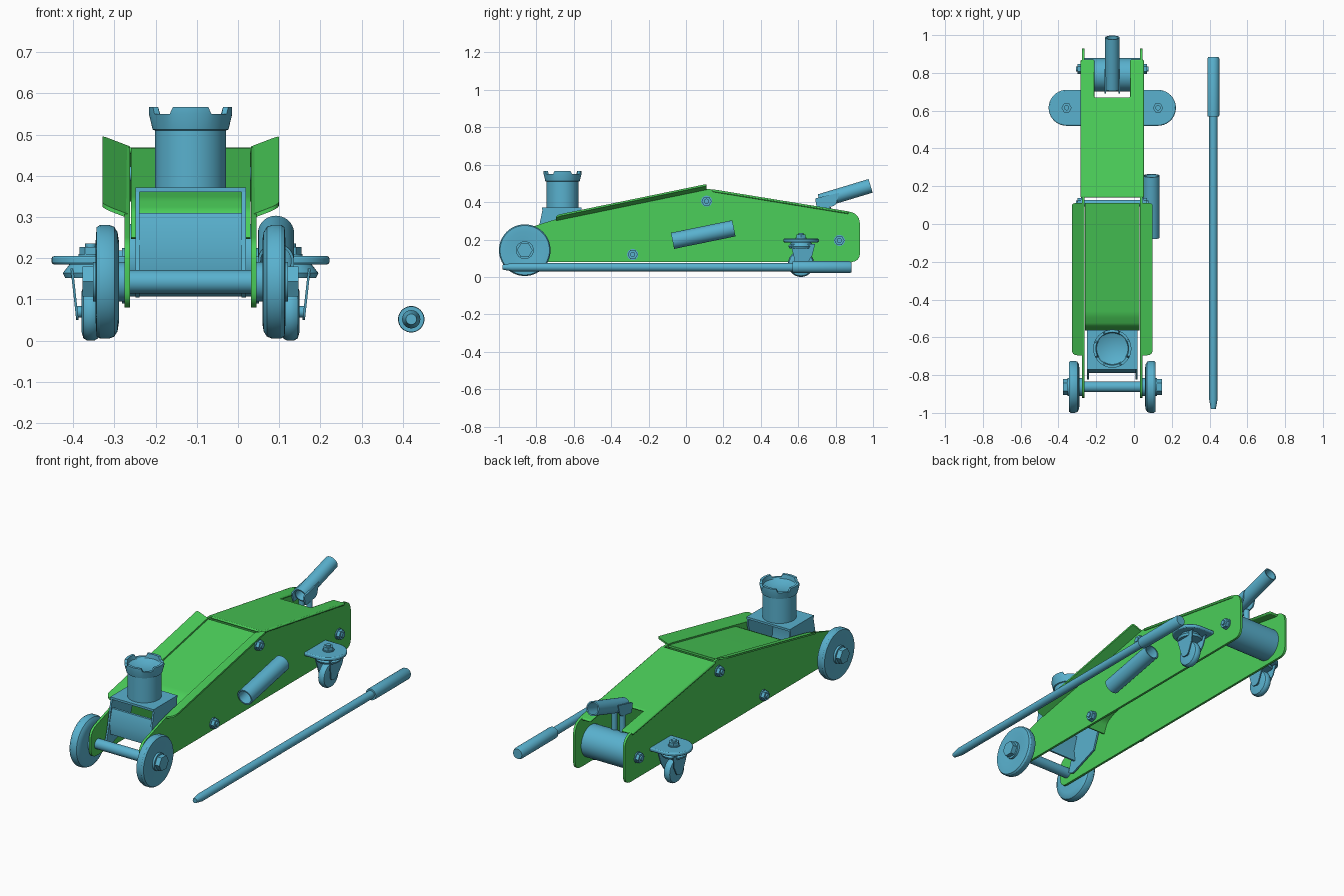
import bpy, bmesh, math
from mathutils import Vector

if "Cube" in bpy.data.objects:
    bpy.data.objects.remove(bpy.data.objects["Cube"])

CX = -0.115  # centre plane of the jack body


def material(name, color):
    m = bpy.data.materials.new(name)
    m.diffuse_color = color
    m.use_nodes = True
    m.node_tree.nodes["Principled BSDF"].inputs["Base Color"].default_value = m.diffuse_color
    return m


GREEN = material("green_paint", (0.07, 0.62, 0.10, 1))
BLUE = material("blue_metal", (0.10, 0.44, 0.62, 1))


def finish(name, bm, mat):
    bmesh.ops.remove_doubles(bm, verts=bm.verts, dist=1e-5)
    bmesh.ops.recalc_face_normals(bm, faces=bm.faces)
    me = bpy.data.meshes.new(name)
    bm.to_mesh(me)
    bm.free()
    ob = bpy.data.objects.new(name, me)
    bpy.context.collection.objects.link(ob)
    me.materials.append(mat)
    return ob


def rounded(pts, n=6):
    """Round every (u, v, radius) corner of a polygon."""
    out = []
    for i, p in enumerate(pts):
        c = Vector(p[:2])
        r = p[2] if len(p) > 2 else 0
        if r == 0:
            out.append(c)
            continue
        a = c + (Vector(pts[i - 1][:2]) - c).normalized() * r
        b = c + (Vector(pts[(i + 1) % len(pts)][:2]) - c).normalized() * r
        for k in range(n + 1):
            t = k / n
            out.append(a * (1 - t) ** 2 + c * 2 * t * (1 - t) + b * t * t)
    return out


def prism(name, pts, depth, mat, o=(0, 0, 0), u=(0, 1, 0), v=(0, 0, 1), w=(1, 0, 0), bevel=0):
    """Polygon in the u, v plane, thickened along w."""
    o, u, v, w = map(Vector, (o, u, v, w))
    bm = bmesh.new()
    f = bm.faces.new([bm.verts.new(o + u * p[0] + v * p[1]) for p in rounded(pts)])
    ext = bmesh.ops.extrude_face_region(bm, geom=[f])["geom"]
    bmesh.ops.translate(bm, vec=w * depth, verts=[e for e in ext if isinstance(e, bmesh.types.BMVert)])
    if not any(g.normal.dot(w) < -0.1 for g in bm.faces) or len(bm.faces) < len(pts) + 2:
        bm.faces.new([q for q in f.verts]) if not f.is_valid else None
    ob = finish(name, bm, mat)
    if bevel:
        m = ob.modifiers.new("bevel", "BEVEL")
        m.width, m.segments = bevel, 2
    return ob


def lathe(name, profile, mat, o, d=(0, 0, 1), segs=40, closed=False, edit=None):
    """Spin a (radius, height) profile round the axis d through o."""
    q = Vector(d).to_track_quat("Z", "Y")
    bm = bmesh.new()
    rings = []
    for i in range(segs):
        a = 2 * math.pi * i / segs
        ring = []
        for r, h in profile:
            if edit:
                h = edit(a, h)
            ring.append(bm.verts.new(Vector(o) + q @ Vector((r * math.cos(a), r * math.sin(a), h))))
        rings.append(ring)
    n = len(profile)
    for i in range(segs):
        A, B = rings[i], rings[(i + 1) % segs]
        for j in range(n if closed else n - 1):
            k = (j + 1) % n
            bm.faces.new((A[j], B[j], B[k], A[k]))
    return finish(name, bm, mat)


def rod(name, p0, p1, r, mat=BLUE, segs=32):
    d = Vector(p1) - Vector(p0)
    return lathe(name, [(0, 0), (r, 0), (r, d.length), (0, d.length)], mat, p0, d, segs)


def tube(name, p0, p1, r, wall=0.007, mat=BLUE):
    d = Vector(p1) - Vector(p0)
    L = d.length
    return lathe(name, [(r, 0), (r, L), (r - wall, L), (r - wall, 0)], mat, p0, d, 40, True)


def nut(name, p, d, r):
    """Washer, hexagon and bolt tip."""
    p, d = Vector(p), Vector(d)
    rod(name + "_washer", p, p + d * 0.006, r * 1.1)
    rod(name, p + d * 0.006, p + d * (0.006 + r * 0.65), r, segs=6)
    rod(name + "_tip", p, p + d * (0.006 + r * 0.95), r * 0.5, segs=20)


for s, side in ((-1, "left"), (1, "right")):
    X = lambda k: CX + s * k
    out = (s, 0, 0)
    # side plate and its flared front flange
    prism(side + "_side_plate",
          [(-0.92, 0.08, 0.05), (-0.92, 0.235, 0.05), (-0.7, 0.308, 0.05), (0.1, 0.472, 0.02),
           (0.15, 0.467, 0.02), (0.93, 0.34, 0.06), (0.93, 0.08, 0.05)],
          0.013, GREEN, (X(0.147), 0, 0), w=out)
    prism(side + "_flange", [(-0.695, 0), (-0.695, 0.066, 0.03), (0.11, 0.066, 0.015), (0.11, 0)],
          -0.01, GREEN, (X(0.148), 0, 0.449), u=(0, 1, 0.206), v=(s, 0, 0.38), w=(0, 0, 1))
    # front wheel with hub and nut
    lathe(side + "_front_wheel",
          [(0, 0), (0.10, 0), (0.12, 0.003), (0.133, 0.011), (0.138, 0.024), (0.138, 0.045),
           (0.132, 0.054), (0.10, 0.056), (0.06, 0.05), (0, 0.05)],
          BLUE, (X(0.174), -0.862, 0.143), out, 56)
    rod(side + "_wheel_hub", (X(0.155), -0.862, 0.143), (X(0.236), -0.862, 0.143), 0.048)
    rod(side + "_wheel_nut", (X(0.236), -0.862, 0.143), (X(0.262), -0.862, 0.143), 0.042, segs=6)
    # side plate bolts
    for i, (y, z) in enumerate(((0.11, 0.405), (-0.285, 0.12), (0.82, 0.195))):
        nut(f"{side}_bolt_{i}", (X(0.16), y, z), out, 0.027)
    # rear caster: mounting plate, swivel, fork, wheel
    cx, cy = X(0.242), 0.615
    prism(side + "_caster_plate",
          [(0.155, -0.095)] + [(0.242 + 0.095 * math.cos(a), 0.095 * math.sin(a))
                               for a in [math.pi * (k / 20 - 0.5) for k in range(21)]] + [(0.155, 0.095)],
          0.02, BLUE, (CX, cy, 0.185), u=out, v=(0, 1, 0), w=(0, 0, 1), bevel=0.006)
    nut(side + "_caster_nut", (cx, cy, 0.204), (0, 0, 1), 0.027)
    lathe(side + "_caster_swivel", [(0, 0), (0.062, 0), (0.068, 0.012), (0.05, 0.035), (0, 0.035)],
          BLUE, (cx, cy, 0.152))
    for t in (-1, 1):
        prism(side + "_caster_fork", [(-0.055, 0), (0.075, 0), (0.06, -0.06), (0.02, -0.125, 0.02), (-0.025, -0.125, 0.02)],
              0.006, BLUE, (cx + t * 0.043, cy, 0.175), v=(t * 0.11, 0, 1), w=(t, 0, 0))
    lathe(side + "_caster_wheel",
          [(0, -0.018), (0.05, -0.022), (0.064, -0.018), (0.07, -0.008), (0.07, 0.008),
           (0.064, 0.018), (0.05, 0.022), (0, 0.018)], BLUE, (cx, cy, 0.07), (1, 0, 0), 36)
    rod(side + "_caster_axle", (cx - 0.036, cy, 0.07), (cx + 0.036, cy, 0.07), 0.014, segs=20)
    # saddle bracket cheek
    prism(side + "_bracket_cheek",
          [(-0.765, 0.37), (-0.565, 0.37), (-0.565, 0.32), (-0.62, 0.17), (-0.79, 0.105), (-0.825, 0.12, 0.01), (-0.80, 0.2)],
          -0.01, BLUE, (X(0.134), 0, 0), w=out)
    # pump post and socket ear
    rod(side + "_pump_post", (X(0.025), 0.76, 0.24), (X(0.025), 0.76, 0.375), 0.015, segs=20)
    prism(side + "_socket_ear", [(0.70, 0.365, 0.01), (0.69, 0.42, 0.01), (0.82, 0.45), (0.80, 0.38, 0.02)],
          0.008, BLUE, (X(0.033), 0, 0), w=out)

# front axle and cross pins
rod("front_axle", (CX - 0.2, -0.862, 0.143), (CX + 0.2, -0.862, 0.143), 0.028)
rod("arm_pivot", (CX - 0.16, 0.11, 0.405), (CX + 0.16, 0.11, 0.405), 0.018)
rod("pump_body", (CX - 0.147, 0.79, 0.195), (CX + 0.147, 0.79, 0.195), 0.088, segs=48)

# sloping front cover with a bent-down lip
prism("front_cover",
      [(0.11, 0.467), (-0.48, 0.346, 0.02), (-0.54, 0.315, 0.02), (-0.565, 0.25),
       (-0.555, 0.247), (-0.53, 0.305, 0.02), (-0.475, 0.334, 0.02), (0.11, 0.455)],
      0.29, GREEN, (CX - 0.145, 0, 0))

# notched rear cover
prism("rear_cover",
      [(-0.168, 0.14), (0.168, 0.14), (0.168, 0.87, 0.01), (0.095, 0.87), (0.095, 0.67),
       (-0.095, 0.67), (-0.095, 0.87), (-0.168, 0.87, 0.01)],
      -0.014, GREEN, (CX, 0, 0.492), u=(1, 0, 0), v=(0, 1, -0.163), w=(0, 0, 1), bevel=0.006)

# saddle bracket top and front panel
prism("bracket_top", [(-0.77, 0.36), (-0.77, 0.372), (-0.56, 0.372), (-0.56, 0.36)],
      0.268, BLUE, (CX - 0.134, 0, 0))
prism("bracket_front", [(-0.768, 0.31), (-0.79, 0.235), (-0.78, 0.17), (-0.77, 0.17), (-0.778, 0.235), (-0.755, 0.31)],
      0.268, BLUE, (CX - 0.134, 0, 0))


# saddle: post and cup with four raised teeth
def teeth(a, h):
    off = abs((a + math.pi / 4) % (math.pi / 2) - math.pi / 4)
    return h - 0.017 if h > 0.19 and off > math.radians(25) else h


lathe("saddle",
      [(0, 0), (0.086, 0), (0.086, 0.138), (0.092, 0.14), (0.101, 0.178), (0.101, 0.195),
       (0.087, 0.195), (0.083, 0.172), (0.05, 0.158), (0, 0.154)],
      BLUE, (CX, -0.66, 0.372), segs=72, edit=teeth)

# pump handle socket
tube("handle_socket", (CX, 0.715, 0.405), (CX, 0.987, 0.487), 0.038)
# handle holder on the right side
tube("handle_holder", (0.092, -0.072, 0.193), (0.092, 0.256, 0.26), 0.044)

# loose handle bar: flattened tip, rod, grip sleeve
lathe("handle_bar", [(0, 0), (0.013, 0), (0.022, 0.05), (0.022, 1.6), (0, 1.6)], BLUE, (0.42, -0.98, 0.052), (0, 1, 0))
lathe("handle_grip", [(0.02, 0), (0.031, 0), (0.032, 0.01), (0.032, 0.305), (0.027, 0.315), (0, 0.315)],
      BLUE, (0.42, 0.57, 0.052), (0, 1, 0))

bpy.ops.object.select_all(action="SELECT")
bpy.context.view_layer.objects.active = bpy.data.objects["saddle"]
bpy.ops.object.shade_smooth_by_angle(angle=math.radians(32))
